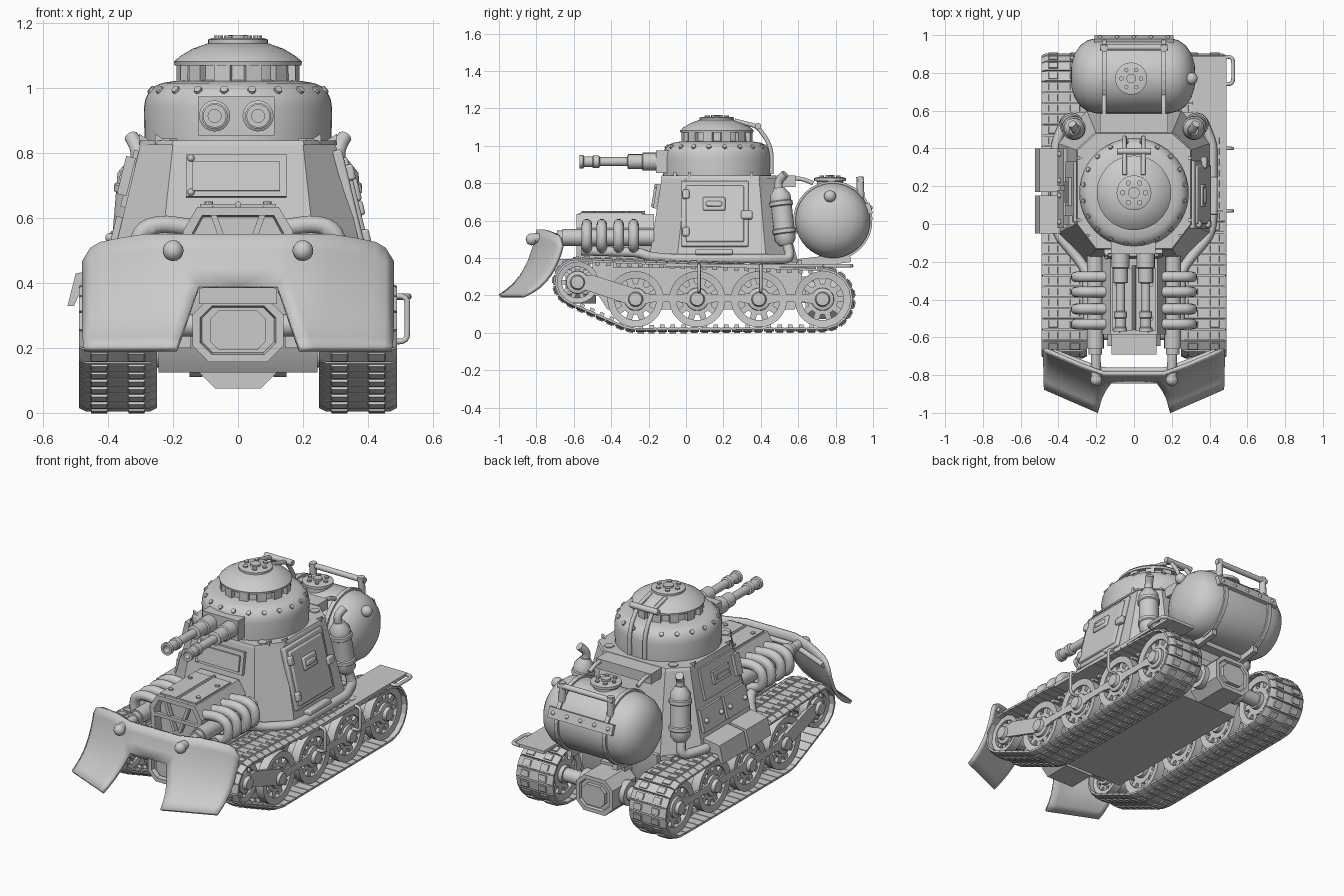
import bpy, bmesh
from math import sin, cos, pi, radians
from mathutils import Vector as V, Matrix as M, Euler
from mathutils.geometry import convex_hull_2d

if "Cube" in bpy.data.objects:
    bpy.data.objects.remove(bpy.data.objects["Cube"])

# ---- helpers: target t is a part name (new object) or a bmesh to add to ----
def done(name, bm):
    bmesh.ops.recalc_face_normals(bm, faces=bm.faces)
    me = bpy.data.meshes.new(name)
    bm.to_mesh(me); bm.free()
    me.shade_smooth(); me.set_sharp_from_angle(angle=radians(35))
    ob = bpy.data.objects.new(name, me)
    bpy.context.collection.objects.link(ob)
    return ob

def start(t): return bmesh.new() if isinstance(t, str) else t
def end(t, bm):
    if isinstance(t, str): return done(t, bm)

def box(t, loc, size, rot=(0, 0, 0)):
    bm = start(t)
    bmesh.ops.create_cube(bm, size=1, matrix=M.LocRotScale(V(loc), Euler(rot), V(size)))
    return end(t, bm)

def cyl(t, a, b, r, r2=None, seg=20):
    bm = start(t); a, b = V(a), V(b)
    m = M.Translation((a + b) / 2) @ (b - a).to_track_quat('Z', 'Y').to_matrix().to_4x4()
    bmesh.ops.create_cone(bm, cap_ends=True, segments=seg, radius1=r, radius2=r if r2 is None else r2,
                          depth=(b - a).length, matrix=m)
    return end(t, bm)

def ball(t, loc, r):
    bm = start(t)
    bmesh.ops.create_uvsphere(bm, u_segments=16, v_segments=10, radius=r, matrix=M.Translation(loc))
    return end(t, bm)

def lathe(t, prof, loc, axis, seg=32, closed=False):
    bm = start(t)
    m = M.Translation(loc) @ V(axis).to_track_quat('Z', 'Y').to_matrix().to_4x4()
    rings = [[bm.verts.new(m @ V((r * cos(2*pi*i/seg), r * sin(2*pi*i/seg), h))) for i in range(seg)] for r, h in prof]
    for a, b in zip(rings, rings[1:] + (rings[:1] if closed else [])):
        for i in range(seg):
            j = (i + 1) % seg
            bm.faces.new((a[i], a[j], b[j], b[i]))
    bmesh.ops.remove_doubles(bm, verts=[v for r in rings for v in r], dist=1e-5)
    return end(t, bm)

def loft(t, ra, rb, inset=None):
    bm = start(t)
    a, b = [bm.verts.new(p) for p in ra], [bm.verts.new(p) for p in rb]
    fa, fb = bm.faces.new(a), bm.faces.new(b)
    n = len(a)
    fs = [bm.faces.new((a[i], a[(i+1) % n], b[(i+1) % n], b[i])) for i in range(n)]
    bmesh.ops.recalc_face_normals(bm, faces=fs + [fa, fb])
    if inset:
        bmesh.ops.inset_region(bm, faces=[fa], thickness=inset[0])
        bmesh.ops.inset_region(bm, faces=[fa], thickness=0.006, depth=-inset[1])
    return end(t, bm)

def prism(t, poly, a, b, axis, inset=None):
    f = {'x': lambda p, k: (k, p[0], p[1]), 'y': lambda p, k: (p[0], k, p[1])}[axis]
    return loft(t, [f(p, a) for p in poly], [f(p, b) for p in poly], inset)

def tube(name, pts, r, fillet=0.04):
    pts = [V(p) for p in pts]; out = [pts[0]]
    for p, c, n in zip(pts, pts[1:], pts[2:]):
        a = c + (p - c).normalized() * min(fillet, (p - c).length * .49)
        b = c + (n - c).normalized() * min(fillet, (n - c).length * .49)
        out += [a*(1-u)**2 + c*2*u*(1-u) + b*u*u for u in (0, .25, .5, .75, 1)]
    out.append(pts[-1])
    cu = bpy.data.curves.new(name, 'CURVE'); cu.dimensions = '3D'
    cu.bevel_depth = r; cu.bevel_resolution = 3; cu.use_fill_caps = True
    sp = cu.splines.new('POLY'); sp.points.add(len(out) - 1)
    for q, p in zip(sp.points, out): q.co = (*p, 1)
    bpy.context.collection.objects.link(bpy.data.objects.new(name, cu))

def octagon(w, h, c, cz):
    return [(x, z + cz) for x, z in ((-w, -h+c), (-w+c, -h), (w-c, -h), (w, -h+c), (w, h-c), (w-c, h), (-w+c, h), (-w, h-c))]

# ---- track path wrapped round the wheels ----
WHEELS = [(-.27, .18), (.06, .18), (.39, .18), (.73, .18)]
pts = [(y + r*cos(k*pi/24), z + r*sin(k*pi/24)) for y, z, r in ((-.58, .27, .122), (-.27, .18, .165), (.73, .18, .162)) for k in range(48)]
path = [V(pts[i]) for i in convex_hull_2d([V(p) for p in pts])]
path.append(path[0])
total = sum((b - a).length for a, b in zip(path, path[1:]))
N = 62
def at(d):
    d %= total
    for a, b in zip(path, path[1:]):
        l = (b - a).length
        if d <= l: return a + (b - a) * d / l
        d -= l
    return path[0]

for s, side in ((1, 'right'), (-1, 'left')):
    bm = bmesh.new()
    pitch = total / N
    for i in range(N):
        p, q = at(i * pitch), at((i + 1) * pitch)
        c, tg = (p + q) / 2, (q - p).normalized()
        n = V((tg.y, -tg.x))
        if n.dot(c - V((.1, .19))) < 0: n = -n
        P = lambda x, u, h: (s * .37 + x, c.x + tg.x*u + n.x*h, c.y + tg.y*u + n.y*h)
        for prof, w in (([(-.12, -.012), (.12, -.012), (.12, 0), (.098, .011), (-.098, .011), (-.12, 0)], pitch * .46),
                        ([(-.085, .008), (-.03, .008), (-.034, .018), (-.081, .018)], pitch * .3),
                        ([(.03, .008), (.085, .008), (.081, .018), (.034, .018)], pitch * .3),
                        ([(-.112, -.009), (.112, -.009), (.112, -.001), (-.112, -.001)], pitch * .52),
                        ([(-.018, -.028), (.018, -.028), (.022, -.01), (-.022, -.01)], .012)):
            loft(bm, [P(x, -w, h) for x, h in prof], [P(x, w, h) for x, h in prof])
    done(side + '_track', bm)

    # wheels: two spoked discs and a hub each
    bm = bmesh.new()
    for y, z, k in [(-.58, .27, .74)] + [(y, z, 1) for y, z in WHEELS]:
        for x in (.305, .435):
            lathe(bm, [(.112*k, -.02), (.15*k, -.025), (.15*k, .025), (.112*k, .02)], (s*x, y, z), (1, 0, 0), 36, True)
            cyl(bm, (s*(x-.012), y, z), (s*(x+.012), y, z), .083*k, seg=24)
            for j in range(10):
                a = j * pi / 5
                box(bm, (s*x, y + .098*k*cos(a), z + .098*k*sin(a)), (.022, .046*k, .032*k), (a, 0, 0))
        lathe(bm, [(0, -.1), (.05, -.1), (.062, .075), (.06, .09), (.04, .095), (.034, .115), (0, .118)], (s*.37, y, z), (s, 0, 0), 20)
    done(side + '_wheels', bm)

    # suspension beams between hubs
    bm = bmesh.new()
    prism(bm, [(-.6, .25), (-.6, .30), (-.5, .31), (-.25, .23), (-.23, .16), (-.3, .15)], s*.449, s*.468, 'x')
    for a, b in zip(WHEELS, WHEELS[1:]):
        prism(bm, [(a[0], .145), (a[0], .215), (a[0]+.12, .205), (b[0]-.12, .205), (b[0], .215), (b[0], .145), (b[0]-.1, .165), (a[0]+.1, .165)], s*.449, s*.462, 'x')
    done(side + '_suspension_beam', bm)

    # engine exhaust: cylinder, ribs, pipe, muffler and stack
    cyl(side + '_plow_cylinder', (s*.205, -.66, .51), (s*.205, -.17, .51), .045)
    cyl(side + '_plow_rod', (s*.2, -.82, .505), (s*.205, -.6, .51), .026)
    cyl(side + '_rod_collar', (s*.205, -.69, .51), (s*.205, -.65, .51), .036)
    ball(side + '_plow_bolt', (s*.2, -.825, .50), .032)
    for y in (-.53, -.45, -.36, -.28):
        tube(side + '_exhaust_rib', [(s*.14, y, .57), (s*.24, y, .585), (s*.305, y, .56), (s*.31, y, .47), (s*.22, y, .44)], .028)
    tube(side + '_exhaust_pipe', [(s*.24, -.56, .44), (s*.25, -.25, .43), (s*.29, -.19, .405), (s*.40, -.06, .395), (s*.415, .02, .395),
                                  (s*.415, .42, .395), (s*.36, .56, .395), (s*.34, .535, .5)], .027)
    d = V((-s*.08, -.12, 1)).normalized()
    lathe(side + '_muffler', [(0, 0), (.035, 0), (.056, .03), (.056, .06), (.063, .065), (.063, .085), (.056, .09), (.056, .21), (.063, .215),
                              (.063, .235), (.056, .24), (.056, .27), (.035, .30), (.03, .31), (0, .31)], (s*.337, .535, .468), d, 24)
    tube(side + '_exhaust_stack', [(s*.311, .498, .76), (s*.306, .492, .81), (s*.328, .53, .85)], .023, .03)

    # roof lugs, bolts and brackets
    for y in (-.07, .42):
        cyl(side + '_roof_bolt', (s*.21, y, .82), (s*.21, y, .845), .028, seg=6)
    for y, x in ((-.06, .235), (.02, .285), (.35, .285)):
        prism(side + '_roof_lug', [(s*x-.035*s, .825), (s*x+.02*s, .825), (s*x+.02*s, .86)], y - .008, y + .008, 'y')
    box(side + '_tank_bracket', (s*.15, .73, .385), (.03, .3, .05), (.12, 0, 0))
    box(side + '_front_bracket', (s*.17, -.5, .22), (.05, .06, .04))

    # tank strap, rail and rear post
    bm = bmesh.new()
    for k in range(22):
        a, b = [radians(200 - 13 * j) for j in (k, k + 1)]
        Q = lambda a, r: (.785 + r*cos(a), .6 + r*sin(a))
        prism(bm, [Q(a, .195), Q(a, .212), Q(b, .212), Q(b, .195)], s*.145, s*.17, 'x')
    done(side + '_tank_strap', bm)
    tube(side + '_tank_rail', [(s*.158, .54, .825), (s*.158, .62, .825), (s*.158, .68, .80)], .012, .03)
    cyl(side + '_rear_post', (s*.158, .935, .70), (s*.158, .93, .835), .02, seg=12)

# ---- lower hull, axles, gearboxes ----
prism('lower_hull', [(-.5, .25), (-.42, .125), (.58, .125), (.62, .2), (.62, .39), (-.5, .39)], -.245, .245, 'x')
prism('front_gearbox', octagon(.14, .098, .05, .255), -.645, -.48, 'y', (.025, .025))
prism('front_gearbox_cover', octagon(.085, .06, .025, .255), -.64, -.6, 'y')
box('front_gearbox_top', (0, -.6, .365), (.24, .18, .06))
prism('rear_gearbox', octagon(.12, .105, .05, .18), .86, .64, 'y', (.025, .012))
prism('rear_gearbox_cover', octagon(.075, .06, .03, .18), .87, .8, 'y')
box('rear_gearbox_neck', (0, .63, .23), (.16, .12, .14))
cyl('front_axle', (-.3, -.58, .27), (.3, -.58, .27), .035)
cyl('rear_axle', (-.3, .73, .18), (.3, .73, .18), .04)
for s in (1, -1): cyl('axle_flange', (s*.11, .73, .18), (s*.15, .73, .18), .07)

# ---- upper hull ----
def ring(x1, x2, y, z): return [(-x1, y[0], z), (x1, y[0], z), (x2, y[1], z), (x2, y[2], z), (x1, y[3], z), (-x1, y[3], z), (-x2, y[2], z), (-x2, y[1], z)]
loft('upper_hull', ring(.25, .41, (-.2, -.05, .43, .6), .375), ring(.2, .3, (-.13, 0, .39, .48), .83))
loft('roof_plate', ring(.205, .305, (-.135, 0, .395, .487), .825), ring(.2, .3, (-.13, 0, .39, .48), .84))
box('hull_frame', (0, .1, .365), (.62, .98, .03))
box('rear_roof_box', (0, .535, .81), (.36, .1, .06))
box('front_visor_frame', (-.005, -.156, .73), (.31, .02, .13), (-.16, 0, 0))
box('front_visor', (-.005, -.168, .728), (.27, .02, .09), (-.16, 0, 0))
for z in (.68, .785): ball('visor_bolt', (-.145, -.168 + (z-.73)*.16, z), .011)

# ---- side door (right) and armour panels (left) ----
def side(t, s, y, z, out, sz):
    x = .41 - (z - .375) * .242 + out
    return box(t, (s*x, y, z), sz, (0, -s*.24, 0))
for n, y, z, o, sz in (('door_frame', .155, .635, 0, (.03, .36, .36)), ('side_door', .155, .635, .012, (.03, .31, .31)),
                       ('door_window_frame', .15, .69, .03, (.02, .12, .075)), ('door_window_slot', .15, .69, .04, (.015, .085, .03)),
                       ('door_latch', .325, .63, .025, (.03, .06, .045)), ('door_hinge', 0, .54, .02, (.035, .035, .05)),
                       ('door_hinge', 0, .74, .02, (.035, .035, .05)), ('door_step', .15, .43, .02, (.05, .2, .03))):
    b = side(n, 1, y, z, o, sz).modifiers.new('bevel', 'BEVEL')
    b.width = .008; b.segments = 2
for n, y, z, o, sz in (('left_panel', .17, .72, 0, (.03, .32, .18)), ('left_slot_frame', .17, .73, .02, (.025, .15, .07)),
                       ('left_slot', .17, .73, .03, (.02, .11, .025)), ('left_hinge', .02, .73, .02, (.03, .05, .12)),
                       ('left_lower_plate', .08, .54, .005, (.03, .2, .13)), ('left_lower_plate', .3, .54, .005, (.03, .2, .13))):
    side(n, -1, y, z, o, sz)
for y in (.01, .15, .23, .37): ball('left_plate_bolt', (-.395, y, .54), .014)
for a, b in ((-.05, .15), (.17, .4)):
    prism('left_skirt_box', [(-.37, .45), (-.5, .43), (-.525, .33), (-.505, .33), (-.485, .375), (-.37, .375)], a, b, 'y')

# ---- right fender with handles ----
box('right_fender', (.40, .39, .36), (.18, 1.0, .018))
tube('fender_rail', [(.47, .74, .358), (.525, .74, .358), (.525, .885, .358), (.47, .885, .358)], .01, .03)
for y in (.07, .4):
    tube('fender_handle', [(.47, y, .36), (.522, y, .36), (.522, y, .22), (.47, y, .22)], .009, .025)

# ---- engine hood ----
prism('engine_hood', [(-.15, .37), (.15, .37), (.17, .56), (.125, .635), (-.125, .635), (-.17, .56)], -.585, -.17, 'y', (.03, .05))
for s in (1, -1):
    box('grille_strut', (s*.05, -.565, .54), (.018, .025, .2), (0, s*.35, 0))
    box('hood_flap', (s*.062, -.4, .638), (.11, .33, .012))
    for y in (-.5, -.32): cyl('hood_bolt', (s*.09, y, .64), (s*.09, y, .652), .013, seg=8)
cyl('hood_hinge', (0, -.56, .642), (0, -.22, .642), .01, seg=10)
box('hood_brace', (0, -.575, .52), (.3, .02, .02))

# ---- plow blade ----
bm = bmesh.new()
prof = [(0, -1.0), (.08, -.955), (.18, -.915), (.3, -.88), (.42, -.855), (.54, -.835), (.7, -.815), (.85, -.80), (1, -.79)]
def plow_vert(s, x, t, y):
    top = .55 if x < .3 else .55 - .025 * (x - .3) / .12 if x < .42 else .525 - .06 * ((x - .42) / .055) ** 2
    return bm.verts.new((s * x, y + .13 * max(0, x - .18) / .3, .197 + t * (top - .197)))
for s in (1, -1):
    grid = []
    for t, y in prof:
        e = .12 + .07 * max(0, .54 - t) / .54
        grid.append([plow_vert(s, x, t, y) for x in (0, e, e + .04, .28, .36, .42, .45, .475)])
    for i in range(len(grid) - 1):
        for j in range(7):
            if j or prof[i][0] >= .54:
                bm.faces.new((grid[i][j], grid[i][j+1], grid[i+1][j+1], grid[i+1][j]))
bmesh.ops.remove_doubles(bm, verts=bm.verts, dist=1e-4)
bmesh.ops.delete(bm, geom=[v for v in bm.verts if not v.link_faces], context='VERTS')
sol = done('plow_blade', bm).modifiers.new('thickness', 'SOLIDIFY')
sol.thickness = .02; sol.offset = 0
tube('plow_rear_bar', [(-.43, -.675, .48), (-.17, -.775, .49), (.17, -.775, .49), (.43, -.675, .48)], .015)

# ---- turret ----
C = V((0, .165, 0))
lathe('turret', [(0, .83), (.288, .83), (.29, .94), (.286, .965), (.276, .988), (.258, 1.006), (.235, 1.016), (.2, 1.022), (.17, 1.025), (.168, 1.07),
                 (.195, 1.07), (.197, 1.082), (.18, 1.098), (.14, 1.122), (.095, 1.138), (0, 1.14)], C, (0, 0, 1), 48)
lathe('turret_hatch', [(.092, 1.135), (.092, 1.15), (.08, 1.155), (.03, 1.155), (.03, 1.165), (0, 1.165)], C, (0, 0, 1), 32)
bm = bmesh.new()
for i in range(20):
    a = (i + .5) * pi / 10; d = V((cos(a), sin(a), .9)).normalized()
    p = C + V((.25 * cos(a), .25 * sin(a), .976))
    cyl(bm, p, p + d * .034, .018, .012, 10)
done('turret_bolts', bm)
for i in range(12):
    a = (i + .5) * pi / 6
    box('vision_post', C + V((.177*cos(a), .177*sin(a), 1.046)), (.025, .05, .055), (0, 0, a))
for i in range(6):
    a = i * pi / 3
    cyl('hatch_bolt', C + V((.06*cos(a), .06*sin(a), 1.15)), C + V((.06*cos(a), .06*sin(a), 1.163)), .014, seg=10)
for s in (1, -1):
    tube('hatch_strap', [(s*.05, .26, 1.135), (s*.05, .38, 1.105), (s*.05, .435, 1.03), (s*.05, .457, .97), (s*.05, .457, .85)], .012, .03)
cyl('hatch_hinge', (-.09, .385, 1.105), (.09, .385, 1.105), .017, seg=12)

# ---- twin guns ----
box('gun_mantlet', (-.005, -.11, .915), (.235, .1, .12))
for s in (1, -1):
    lathe('gun', [(.048, 0), (.048, .09), (.04, .095), (.04, .17), (.024, .175), (.024, .32), (.034, .325), (.034, .355), (.029, .36),
                  (.029, .405), (.036, .41), (.036, .43), (.02, .43), (.02, .37), (0, .37)], (-.005 + s*.067, -.14, .915), (0, -1, 0), 20)

# ---- rear fuel tank ----
lathe('fuel_tank', [(0, -.33), (.06, -.326), (.115, -.31), (.16, -.28), (.188, -.24), (.2, -.19), (.2, .19), (.188, .24), (.16, .28), (.115, .31),
                    (.06, .326), (0, .33)], (-.005, .785, .6), (1, 0, 0), 40)
lathe('tank_cap', [(.07, .78), (.07, .81), (.085, .812), (.085, .828), (.07, .832), (.025, .832), (.025, .845), (0, .845)], (-.015, .77, 0), (0, 0, 1), 28)
for i in range(6):
    a = i * pi / 3
    cyl('cap_bolt', (-.015 + .052*cos(a), .77 + .052*sin(a), .83), (-.015 + .052*cos(a), .77 + .052*sin(a), .842), .012, seg=8)
ball('tank_valve', (.305, .77, .73), .032)
cyl('tank_valve_neck', (.25, .77, .70), (.305, .77, .73), .022)
cyl('rear_crossbar', (-.18, .935, .815), (.18, .935, .815), .016)
box('tank_band', (0, .978, .665), (.42, .025, .06), (.33, 0, 0))
for x in (-.18, -.09, 0, .09, .18): ball('band_bolt', (x, .985, .668), .013)
box('tank_cradle', (0, .74, .4), (.3, .06, .05))
